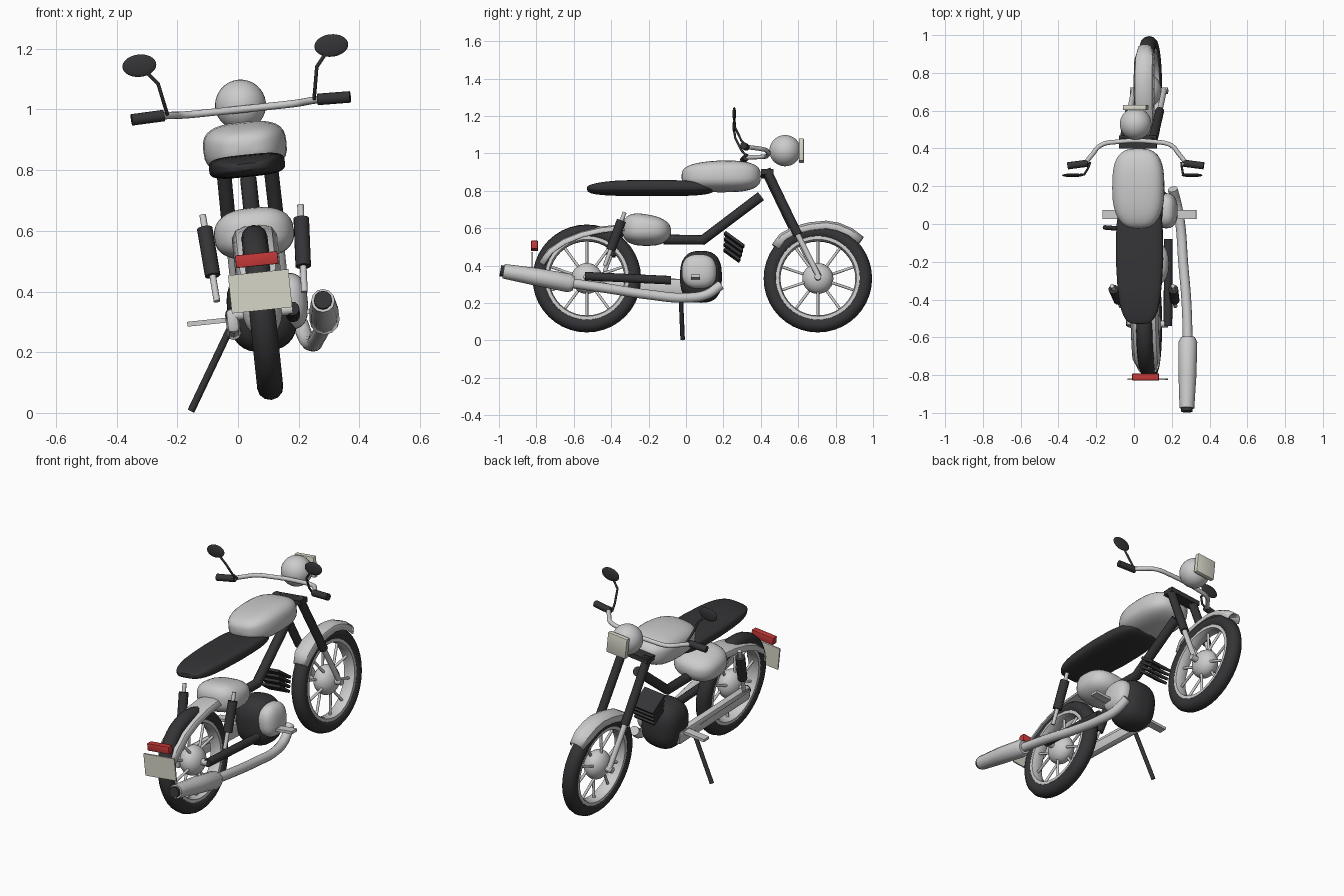
import bpy, bmesh, math
from mathutils import Matrix, Vector

if "Cube" in bpy.data.objects:
    bpy.data.objects.remove(bpy.data.objects["Cube"])


def material(name, rgb):
    m = bpy.data.materials.new(name)
    m.diffuse_color = (*rgb, 1)
    m.use_nodes = True
    m.node_tree.nodes["Principled BSDF"].inputs["Base Color"].default_value = m.diffuse_color
    return m


DARK = material("dark", (0.035, 0.035, 0.038))
CREAM = material("cream", (0.68, 0.67, 0.58))
RED = material("red", (0.55, 0.04, 0.04))


def finish(ob, mat=None, smooth=True):
    bpy.ops.object.select_all(action='DESELECT')
    ob.select_set(True)
    bpy.context.view_layer.objects.active = ob
    if mat:
        ob.data.materials.append(mat)
    if smooth:
        bpy.ops.object.shade_smooth_by_angle(angle=math.radians(40))
    return ob


def from_bmesh(name, bm, mat=None, smooth=True):
    bmesh.ops.recalc_face_normals(bm, faces=bm.faces)
    me = bpy.data.meshes.new(name)
    bm.to_mesh(me)
    bm.free()
    ob = bpy.data.objects.new(name, me)
    bpy.context.collection.objects.link(ob)
    return finish(ob, mat, smooth)


def blob(name, loc, half, p=1.0, mat=None, shape=None):
    """Rounded box: a sphere squared off by exponent p, optionally reshaped."""
    bm = bmesh.new()
    bmesh.ops.create_uvsphere(bm, u_segments=32, v_segments=18, radius=1)
    for v in bm.verts:
        v.co = Vector([math.copysign(abs(c) ** p, c) for c in (v.co.x, v.co.z, v.co.y)])
        if shape:
            shape(v.co)
        v.co = Vector([c * h + o for c, h, o in zip(v.co, half, loc)])
    return from_bmesh(name, bm, mat)


def box(name, loc, size, mat=None, tilt=0, bevel=0.0):
    bm = bmesh.new()
    bmesh.ops.create_cube(bm, size=1)
    bmesh.ops.scale(bm, vec=size, verts=bm.verts)
    if bevel:
        bmesh.ops.bevel(bm, geom=bm.edges[:], offset=bevel, segments=2, affect='EDGES', profile=0.5)
    bm.transform(Matrix.Translation(loc) @ Matrix.Rotation(math.radians(tilt), 4, 'X'))
    return from_bmesh(name, bm, mat)


def tube(name, pts, r, mat=None, radii=None, curved=False):
    cu = bpy.data.curves.new(name, 'CURVE')
    cu.dimensions = '3D'
    cu.bevel_depth, cu.bevel_resolution, cu.use_fill_caps = r, 4, True
    cu.resolution_u = 6
    sp = cu.splines.new('BEZIER' if curved else 'POLY')
    items = sp.bezier_points if curved else sp.points
    items.add(len(pts) - 1)
    for i, p in enumerate(pts):
        items[i].co = p if curved else (*p, 1)
        items[i].radius = radii[i] if radii else 1
        if curved:
            items[i].handle_left_type = items[i].handle_right_type = 'AUTO'
    ob = bpy.data.objects.new(name, cu)
    bpy.context.collection.objects.link(ob)
    bpy.ops.object.select_all(action='DESELECT')
    ob.select_set(True)
    bpy.context.view_layer.objects.active = ob
    bpy.ops.object.convert(target='MESH')
    return finish(bpy.context.view_layer.objects.active, mat)


def lathe(name, loc, profile, mat=None, n=40):
    """Spin a closed (x, radius) profile round the wheel axis."""
    bm = bmesh.new()
    rings = [[bm.verts.new((loc[0] + x, loc[1] + r * math.cos(a), loc[2] + r * math.sin(a)))
              for x, r in profile] for a in (2 * math.pi * i / n for i in range(n))]
    m = len(profile)
    for i in range(n):
        a, b = rings[i], rings[(i + 1) % n]
        for j in range(m):
            bm.faces.new((a[j], b[j], b[(j + 1) % m], a[(j + 1) % m]))
    return from_bmesh(name, bm, mat)


def fender(name, path, section):
    bm = bmesh.new()
    rows = []
    for i, (y, z) in enumerate(path):
        a, b = path[max(i - 1, 0)], path[min(i + 1, len(path) - 1)]
        t = Vector((b[0] - a[0], b[1] - a[1])).normalized()
        if t.x < 0:
            t = -t
        w = 0.75 if i in (0, len(path) - 1) else 1
        rows.append([bm.verts.new((x * w, y - t.y * d, z + t.x * d)) for x, d in section])
    for a, b in zip(rows, rows[1:]):
        for j in range(len(section) - 1):
            bm.faces.new((a[j], a[j + 1], b[j + 1], b[j]))
    ob = from_bmesh(name, bm)
    mod = ob.modifiers.new("thickness", 'SOLIDIFY')
    mod.thickness = 0.008
    return ob


# Wheels
for tag, y in (("rear", -0.53), ("front", 0.705)):
    c = (0, y, 0.333)
    ring = [2 * math.pi * k / 12 for k in range(12)]
    lathe(tag + "_tyre", c, [(0.043 * math.cos(a), 0.249 + 0.041 * math.sin(a)) for a in ring], DARK)
    lathe(tag + "_rim", c, [(-0.034, 0.225), (-0.034, 0.207), (-0.015, 0.2),
                            (0.015, 0.2), (0.034, 0.207), (0.034, 0.225)])
    blob(tag + "_hub", c, (0.065, 0.083, 0.083))
    tube(tag + "_axle", [(-0.1, y, 0.333), (0.1, y, 0.333)], 0.018)
    for i in range(10):
        a = 2 * math.pi * (i + 0.5) / 10
        d = Vector((0, math.cos(a), math.sin(a)))
        s = 0.02 if i % 2 else -0.02
        tube(f"{tag}_spoke_{i}", [Vector(c) + d * 0.06 + Vector((s, 0, 0)), Vector(c) + d * 0.21], 0.0075)

# Fenders
fender("front_fender", [(0.46, 0.515), (0.5, 0.57), (0.57, 0.61), (0.66, 0.633), (0.75, 0.642),
                        (0.82, 0.63), (0.89, 0.6), (0.95, 0.555)],
       [(-0.055, -0.045), (-0.045, -0.014), (-0.02, 0), (0.02, 0), (0.045, -0.014), (0.055, -0.045)])
fender("rear_fender", [(-0.79, 0.42), (-0.74, 0.49), (-0.66, 0.545), (-0.56, 0.585),
                       (-0.45, 0.61), (-0.35, 0.62), (-0.26, 0.615)],
       [(-0.075, -0.035), (-0.06, -0.01), (-0.03, 0), (0.03, 0), (0.06, -0.01), (0.075, -0.035)])


# Tank, seat and side body
def tank_shape(v):
    v.x *= 1 - 0.12 * max(0, -v.y) ** 2
    v.z -= 0.15 * max(0, -v.y) * max(0, v.z)


def seat_shape(v):
    v.x *= 1 - 0.14 * max(0, -v.y)
    if v.z > 0:
        v.z *= 1 - 0.5 * abs(v.y) ** 4


def body_shape(v):
    v.z -= 0.2 * v.y * max(0, v.z + 0.3)


blob("fuel_tank", (0, 0.188, 0.882), (0.138, 0.212, 0.082), 0.68, None, tank_shape)
blob("seat", (0, -0.19, 0.819), (0.126, 0.34, 0.037), 0.55, DARK, seat_shape)
blob("side_body", (0, -0.21, 0.593), (0.132, 0.13, 0.082), 0.78, None, body_shape)

# Frame, engine and fins
tube("frame_tube", [(0, 0.40, 0.775), (0, 0.09, 0.54), (0, -0.12, 0.543)], 0.027, DARK)
blob("engine", (0, 0.08, 0.342), (0.115, 0.112, 0.138), 0.75, DARK)
blob("engine_cover", (0.095, 0.07, 0.36), (0.058, 0.093, 0.093), 0.8)
for i in range(4):
    box(f"engine_fin_{i}", (0, 0.258 - i * 0.004, 0.54 - i * 0.027), (0.13, 0.125 - i * 0.008, 0.015), DARK, -36)
box("chain_case", (-0.1, -0.22, 0.305), (0.045, 0.66, 0.085), None, -2, 0.02)

# Paired parts: forks, shocks, swingarm, pegs, grips, mirrors
for side, s in (("left", -1), ("right", 1)):
    tube(side + "_fork_upper", [(s * 0.077, 0.43, 0.91), (s * 0.08, 0.598, 0.56)], 0.024, DARK)
    tube(side + "_fork_lower", [(s * 0.08, 0.59, 0.575), (s * 0.08, 0.71, 0.335)], 0.015)
    tube(side + "_shock_rod", [(s * 0.162, -0.328, 0.672), (s * 0.145, -0.435, 0.385)], 0.011)
    tube(side + "_shock_body", [(s * 0.16, -0.345, 0.628), (s * 0.15, -0.403, 0.47)], 0.026, DARK)
    tube(side + "_swingarm", [(s * 0.1, -0.54, 0.335), (s * 0.1, -0.08, 0.313)], 0.023, DARK)
    box(side + "_foot_peg", (s * 0.185, 0.05, 0.32), (0.13, 0.048, 0.016))
    tube(side + "_grip", [(s * 0.255, 0.322, 1.012), (s * 0.362, 0.308, 1.009)], 0.019, DARK)
    tube(side + "_mirror_stem", [(s * 0.243, 0.325, 1.015), (s * 0.25, 0.295, 1.05), (s * 0.263, 0.262, 1.119),
                                 (s * 0.305, 0.258, 1.17)], 0.006, DARK)
    blob(side + "_mirror", (s * 0.318, 0.258, 1.184), (0.056, 0.01, 0.037), 1, DARK)

box("fork_clamp", (0, 0.435, 0.896), (0.2, 0.068, 0.028), DARK)

# Handlebar and headlight
tube("handlebar", [(-0.27, 0.32, 1.012), (-0.23, 0.37, 1.01), (-0.19, 0.415, 1.007), (-0.1, 0.435, 1.006),
                   (0.1, 0.435, 1.006), (0.19, 0.415, 1.007), (0.23, 0.37, 1.01), (0.27, 0.32, 1.012)],
     0.012, curved=True)
blob("headlight_shell", (0, 0.53, 1.02), (0.084, 0.084, 0.084))
box("headlight_lens", (0, 0.617, 1.02), (0.125, 0.028, 0.12), CREAM, 0, 0.006)

# Tail light and number plate
box("tail_light", (0, -0.81, 0.508), (0.14, 0.036, 0.042), RED, 0, 0.003)
box("rear_plate", (0, -0.823, 0.403), (0.2, 0.008, 0.126), CREAM)

# Lean the whole bike onto its stand
lean = Matrix.Translation((0.115, 0, 0)) @ Matrix.Rotation(math.radians(-6), 4, 'Y')
for ob in list(bpy.context.scene.objects):
    ob.data.transform(lean)

# Exhaust and side stand, placed directly in the leaned position
tube("exhaust_pipe", [(0.205, 0.185, 0.295), (0.225, 0.11, 0.245), (0.245, 0, 0.228), (0.26, -0.2, 0.245),
                      (0.278, -0.42, 0.278), (0.285, -0.64, 0.31)], 0.026, curved=True)
tube("muffler", [(0.285, -0.60, 0.303), (0.285, -0.625, 0.307), (0.283, -0.8, 0.34), (0.28, -0.975, 0.37)],
     0.05, radii=[0.75, 1, 0.95, 0.78])
tube("muffler_tip", [(0.28, -0.96, 0.367), (0.28, -0.993, 0.373)], 0.03, DARK)
tube("side_stand", [(-0.155, -0.018, 0.006), (-0.02, -0.03, 0.29)], 0.012, DARK)
